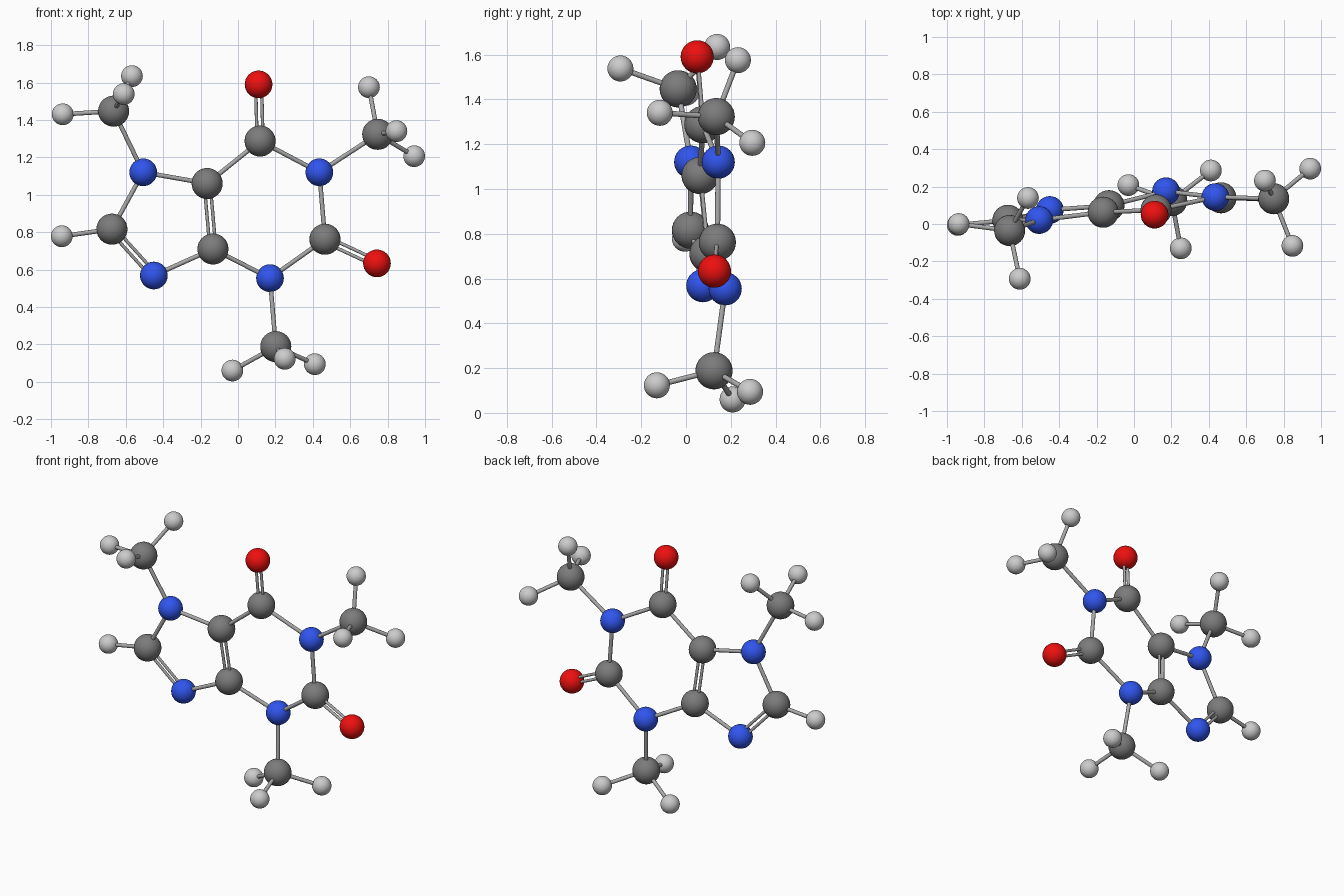
import bpy
from mathutils import Vector

if "Cube" in bpy.data.objects:
    bpy.data.objects.remove(bpy.data.objects["Cube"])


def material(name, rgb):
    m = bpy.data.materials.new(name)
    m.diffuse_color = (*rgb, 1)
    m.use_nodes = True
    m.node_tree.nodes["Principled BSDF"].inputs["Base Color"].default_value = m.diffuse_color
    return m


# Atom kinds: radius and colour
KINDS = {
    "carbon": (0.083, material("dark_grey", (0.2, 0.2, 0.2))),
    "nitrogen": (0.074, material("blue", (0.03, 0.09, 0.85))),
    "oxygen": (0.074, material("red", (0.85, 0.005, 0.005))),
    "hydrogen": (0.058, material("light_grey", (0.6, 0.6, 0.6))),
}
BOND_MAT = material("bond_grey", (0.4, 0.4, 0.4))
PLANE_NORMAL = Vector((0.12, -1, -0.06)).normalized()


def atom(name, kind, pos):
    radius, mat = KINDS[kind]
    bpy.ops.mesh.primitive_uv_sphere_add(segments=32, ring_count=16, radius=radius, location=pos)
    ob = bpy.context.object
    ob.name = name
    ob.data.materials.append(mat)
    bpy.ops.object.shade_smooth()


def rod(name, a, b, radius):
    d = b - a
    bpy.ops.mesh.primitive_cylinder_add(vertices=16, radius=radius, depth=d.length, location=(a + b) / 2,
                                        rotation=d.to_track_quat('Z', 'Y').to_euler())
    ob = bpy.context.object
    ob.name = name
    ob.data.materials.append(BOND_MAT)
    bpy.ops.object.shade_smooth_by_angle()


def bond(n1, n2, double=False):
    a, b = P[n1], P[n2]
    name = f"bond_{n1}_to_{n2}"
    if not double:
        rod(name, a, b, 0.012)
        return
    # two thin rods side by side in the ring plane
    side = (b - a).cross(PLANE_NORMAL).normalized() * 0.016
    for s, label in ((1, "a"), (-1, "b")):
        rod(f"{name}_{label}", a + side * s, b + side * s, 0.009)


# Ring atoms and the two oxygens
ATOMS = {
    "ring_n7": ("nitrogen", (-0.507, 0.021, 1.12)),
    "ring_c8": ("carbon", (-0.674, 0.02, 0.816)),
    "ring_n9": ("nitrogen", (-0.45, 0.075, 0.568)),
    "ring_c4": ("carbon", (-0.134, 0.098, 0.71)),
    "ring_c5": ("carbon", (-0.165, 0.063, 1.06)),
    "ring_c6": ("carbon", (0.118, 0.075, 1.287)),
    "ring_n1": ("nitrogen", (0.435, 0.144, 1.12)),
    "ring_c2": ("carbon", (0.465, 0.14, 0.762)),
    "ring_n3": ("nitrogen", (0.171, 0.175, 0.554)),
    "top_oxygen": ("oxygen", (0.11, 0.05, 1.59)),
    "side_oxygen": ("oxygen", (0.743, 0.127, 0.633)),
    "ring_hydrogen": ("hydrogen", (-0.942, -0.005, 0.778)),
}
# Methyl groups: ring atom, carbon, three hydrogens
METHYLS = {
    "left_methyl": ("ring_n7", (-0.665, -0.035, 1.447),
                    [(-0.937, 0.0, 1.43), (-0.567, 0.139, 1.634), (-0.611, -0.293, 1.538)]),
    "right_methyl": ("ring_n1", (0.747, 0.135, 1.323),
                     [(0.70, 0.232, 1.575), (0.847, -0.117, 1.34), (0.942, 0.296, 1.206)]),
    "bottom_methyl": ("ring_n3", (0.202, 0.125, 0.188),
                      [(-0.03, 0.208, 0.06), (0.25, -0.13, 0.123), (0.411, 0.286, 0.094)]),
}
BONDS = [
    ("ring_n7", "ring_c8"), ("ring_n9", "ring_c4"), ("ring_c5", "ring_n7"),
    ("ring_c5", "ring_c6"), ("ring_c6", "ring_n1"), ("ring_n1", "ring_c2"),
    ("ring_c2", "ring_n3"), ("ring_n3", "ring_c4"), ("ring_c8", "ring_hydrogen"),
    ("ring_c8", "ring_n9", True), ("ring_c4", "ring_c5", True),
    ("ring_c6", "top_oxygen", True), ("ring_c2", "side_oxygen", True),
]
for name, (base, carbon, hydrogens) in METHYLS.items():
    ATOMS[name + "_carbon"] = ("carbon", carbon)
    BONDS.append((base, name + "_carbon"))
    for i, h in enumerate(hydrogens, 1):
        ATOMS[f"{name}_hydrogen_{i}"] = ("hydrogen", h)
        BONDS.append((name + "_carbon", f"{name}_hydrogen_{i}"))

P = {n: Vector(p) for n, (k, p) in ATOMS.items()}
for n, (k, p) in ATOMS.items():
    atom(n, k, p)
for b in BONDS:
    bond(*b)
